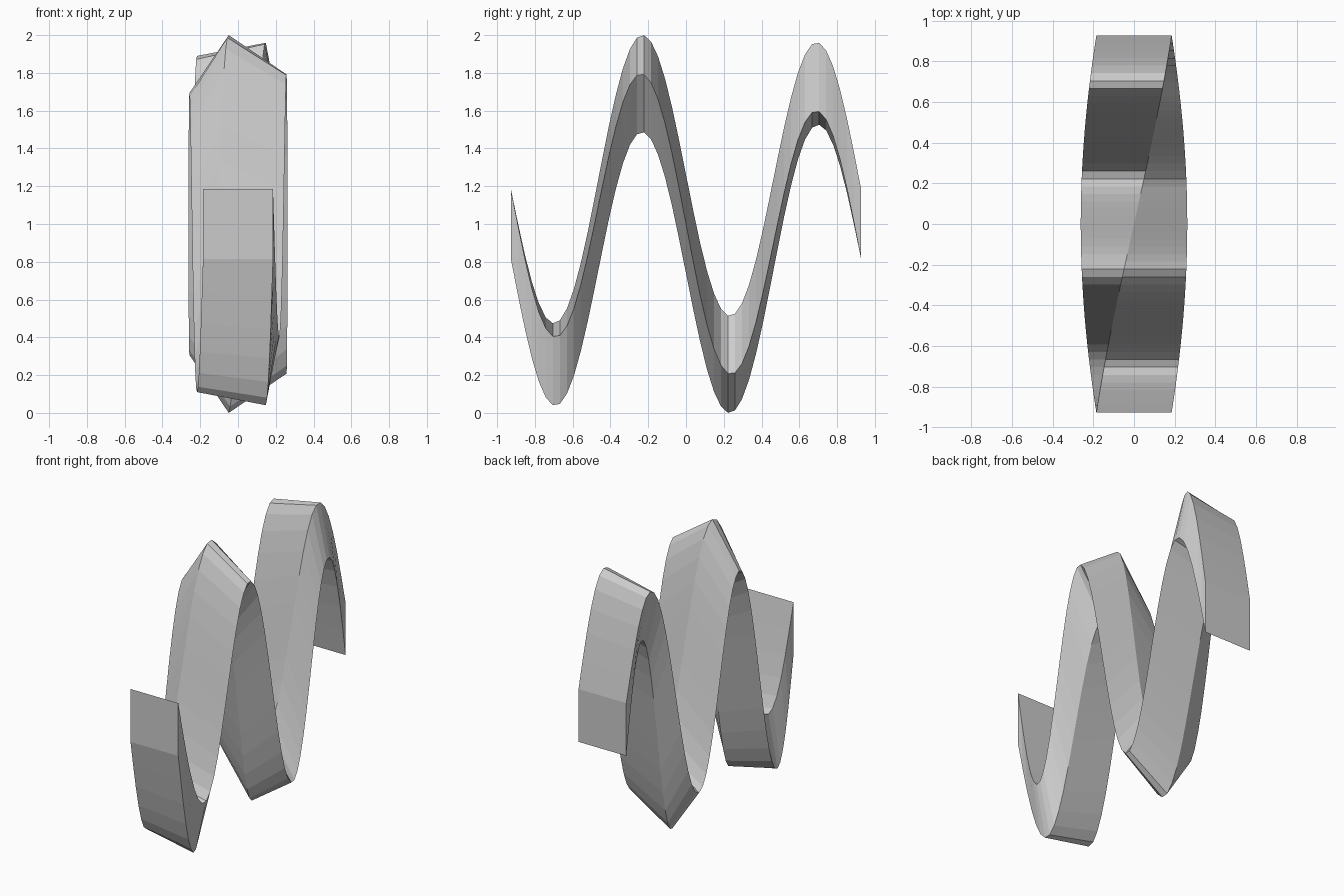
import bpy, bmesh
from math import sin, cos, pi

if "Cube" in bpy.data.objects:
    bpy.data.objects.remove(bpy.data.objects["Cube"])

HALF_LEN = 0.927     # half length along y
RADIUS = 0.262       # half diagonal of the square section
AMP = 0.744          # wave height
SEGMENTS = 50
WAVES = 2

# Square bar along y, twisted a quarter turn and waved up and down
bm = bmesh.new()
rings = []
for i in range(SEGMENTS + 1):
    t = 2 * i / SEGMENTS - 1
    twist = t * pi / 4
    mid = 1.0 - AMP * sin(WAVES * pi * t)
    rings.append([bm.verts.new((RADIUS * sin(twist + k * pi / 2), t * HALF_LEN,
                                mid + RADIUS * cos(twist + k * pi / 2)))
                  for k in range(4)])

# Sides
for a, b in zip(rings, rings[1:]):
    for k in range(4):
        n = (k + 1) % 4
        bm.faces.new((a[k], a[n], b[n], b[k]))

# End caps
bm.faces.new(rings[0])
bm.faces.new(rings[-1])
bmesh.ops.recalc_face_normals(bm, faces=bm.faces[:])

mesh = bpy.data.meshes.new("twisted_wave_bar")
bm.to_mesh(mesh)
bm.free()
bar = bpy.data.objects.new("twisted_wave_bar", mesh)
bpy.context.collection.objects.link(bar)
